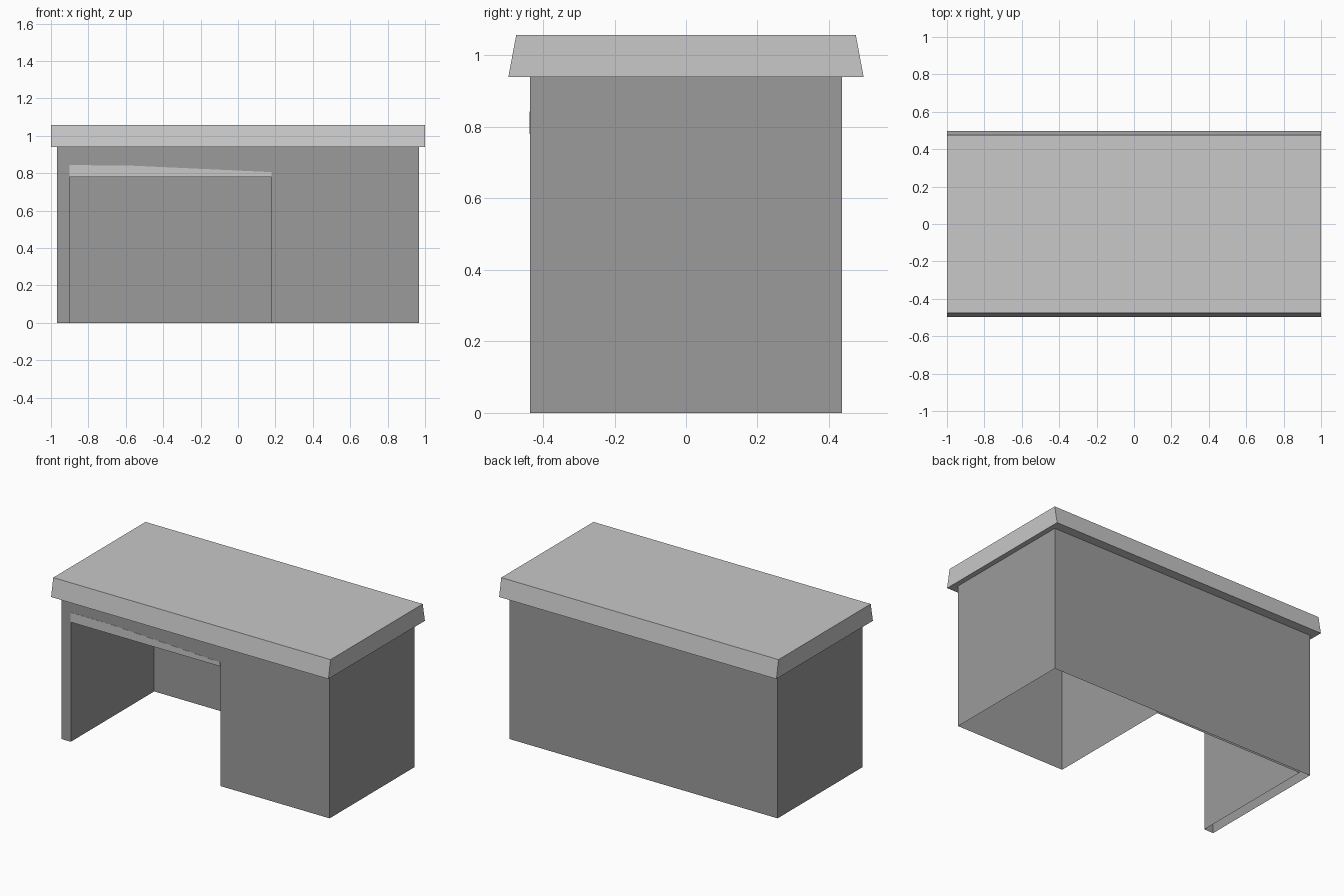
import bpy
import bmesh

if "Cube" in bpy.data.objects:
    bpy.data.objects.remove(bpy.data.objects["Cube"])


def material(name, value):
    m = bpy.data.materials.new(name)
    m.diffuse_color = (value, value, value, 1.0)
    m.use_nodes = True
    m.node_tree.nodes["Principled BSDF"].inputs["Base Color"].default_value = m.diffuse_color
    return m


light_grey = material("light grey", 0.58)
mid_grey = material("mid grey", 0.33)


def prism(name, profile, axis, lo, hi, mat):
    """Extrude a 2D profile along x (profile is y,z) or along y (profile is x,z)."""
    def point(a, b, t):
        return (t, a, b) if axis == "x" else (a, t, b)

    n = len(profile)
    verts = [point(a, b, t) for t in (lo, hi) for a, b in profile]
    faces = [list(range(n)), list(range(2 * n - 1, n - 1, -1))]
    faces += [[i, i + n, (i + 1) % n + n, (i + 1) % n] for i in range(n)]
    if axis == "x":
        faces = [f[::-1] for f in faces]
    mesh = bpy.data.meshes.new(name)
    mesh.from_pydata(verts, [], faces)
    mesh.materials.append(mat)
    obj = bpy.data.objects.new(name, mesh)
    bpy.context.collection.objects.link(obj)
    return obj


def rect(a0, a1, b0, b1):
    return [(a0, b0), (a1, b0), (a1, b1), (a0, b1)]


# Cabinet with the knee space cut out, leaving a thin back panel
cabinet = prism("cabinet", rect(-0.967, 0.967, 0, 0.94), "y", -0.437, 0.437, mid_grey)
cutter = prism("knee_space_cutter", rect(-0.9, 0.178, -0.2, 0.79), "y", -0.6, 0.422, mid_grey)
cut = cabinet.modifiers.new("knee space", "BOOLEAN")
cut.operation = "DIFFERENCE"
cut.solver = "EXACT"
cut.object = cutter
bpy.context.view_layer.objects.active = cabinet
cabinet.select_set(True)
bpy.ops.object.modifier_apply(modifier=cut.name)
bpy.data.objects.remove(cutter, do_unlink=True)

# The cabinet is a hollow shell: open underneath, closed above by the desktop and board
bm = bmesh.new()
bm.from_mesh(cabinet.data)
bm.normal_update()
bmesh.ops.delete(bm, geom=[f for f in bm.faces if abs(f.normal.z) > 0.5], context="FACES")
bm.to_mesh(cabinet.data)
bm.free()

# Shallow light board above the knee space, flush with the cabinet front
prism("knee_space_board",
      [(-0.9, 0.78), (0.178, 0.78), (0.178, 0.806), (-0.6, 0.842), (-0.9, 0.843)],
      "y", -0.438, 0.422, light_grey)

# Desktop slab with sloping long edges
prism("desktop", [(-0.497, 0.94), (0.497, 0.94), (0.475, 1.058), (-0.475, 1.058)],
      "x", -1, 1, light_grey)
